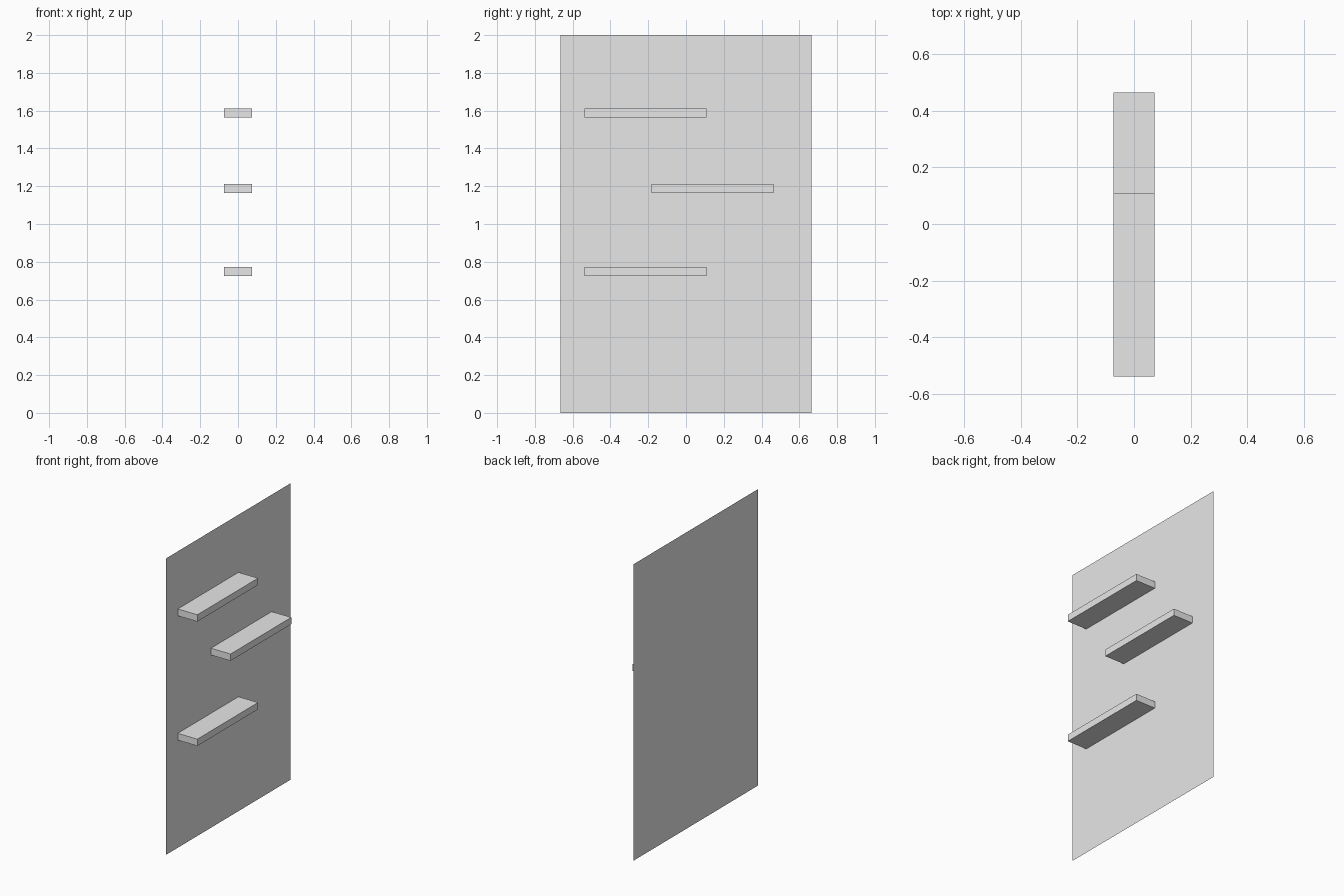
import bpy
from math import radians

cube = bpy.data.objects.get("Cube")
if cube:
    bpy.data.objects.remove(cube, do_unlink=True)

GREY = (0.8, 0.8, 0.8, 1.0)
grey = bpy.data.materials.new("light_grey")
grey.use_nodes = True
grey.diffuse_color = GREY
grey.node_tree.nodes["Principled BSDF"].inputs["Base Color"].default_value = GREY

HALF_DEPTH = 0.073
WALL_WIDTH, WALL_HEIGHT = 1.33, 2.0
SHELF_LENGTH, SHELF_THICKNESS = 0.647, 0.046


def finish(name, scale):
    """Name the active primitive, apply its size and give it the material."""
    obj = bpy.context.object
    obj.name = name
    obj.scale = scale
    bpy.ops.object.transform_apply(location=False, rotation=True, scale=True)
    obj.data.materials.append(grey)
    return obj


def shelf(name, y, z):
    bpy.ops.mesh.primitive_cube_add(size=1, location=(0, y, z))
    return finish(name, (2 * HALF_DEPTH, SHELF_LENGTH, SHELF_THICKNESS))


# Wall: a single sheet facing the shelves
bpy.ops.mesh.primitive_plane_add(
    size=1, location=(-HALF_DEPTH, 0, WALL_HEIGHT / 2), rotation=(0, radians(90), 0))
finish("wall_panel", (WALL_HEIGHT, WALL_WIDTH, 1))

# Staggered shelves
shelf("lower_shelf", -0.214, 0.749)
shelf("middle_shelf", 0.14, 1.188)
shelf("upper_shelf", -0.214, 1.588)
